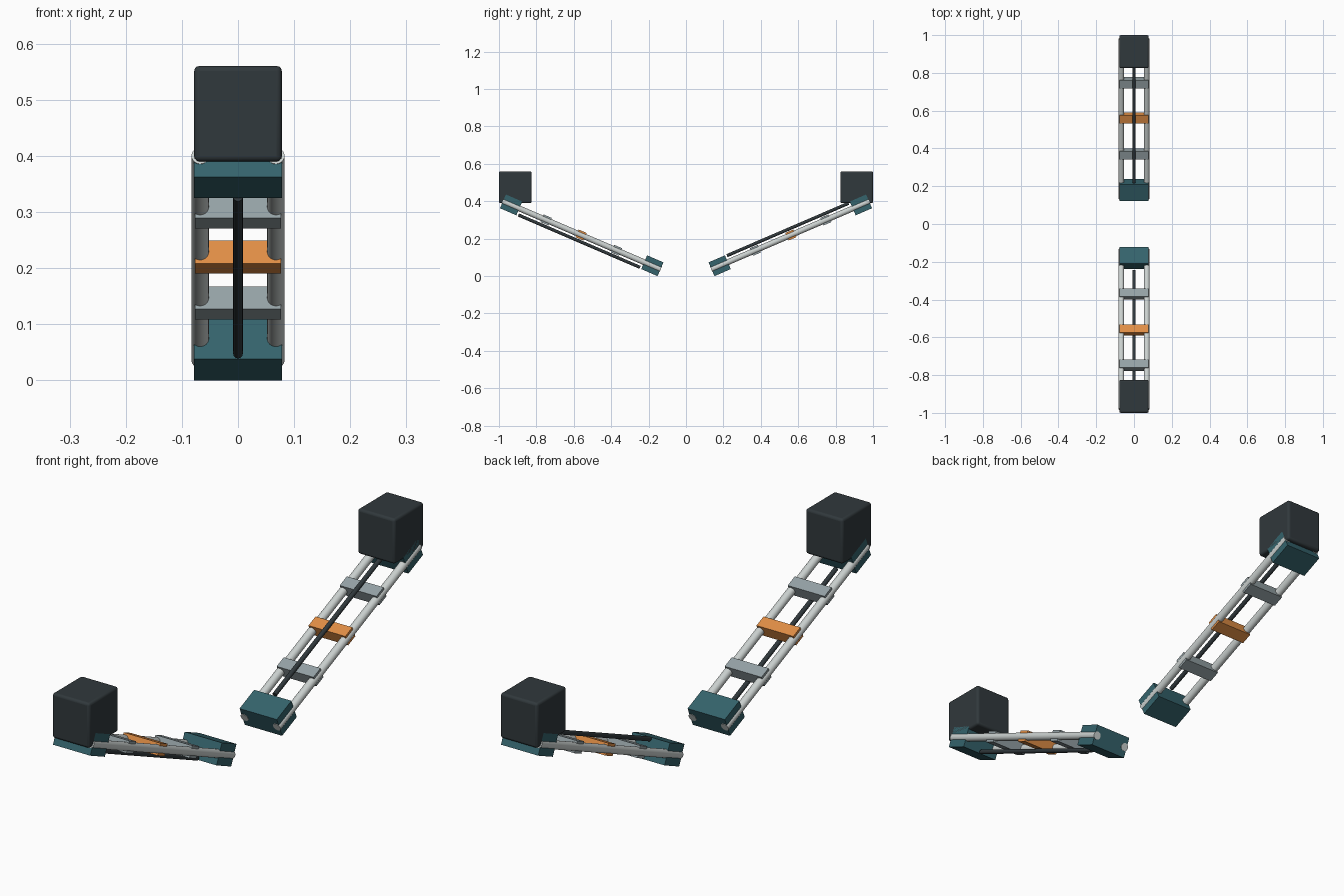
import bpy, math
from mathutils import Matrix, Vector

if "Cube" in bpy.data.objects:
    bpy.data.objects.remove(bpy.data.objects["Cube"])


def material(name, rgb):
    m = bpy.data.materials.new(name)
    m.diffuse_color = (*rgb, 1)
    m.use_nodes = True
    m.node_tree.nodes["Principled BSDF"].inputs["Base Color"].default_value = m.diffuse_color
    return m


TEAL = material("teal", (0.035, 0.125, 0.15))
ORANGE = material("orange", (0.75, 0.27, 0.06))
DARK = material("charcoal", (0.03, 0.04, 0.045))
STEEL = material("steel", (0.6, 0.64, 0.63))
GREY = material("mid_grey", (0.3, 0.36, 0.38))


def finish(name, mat, matrix):
    o = bpy.context.object
    o.name = o.data.name = name
    o.data.materials.append(mat)
    o.matrix_world = matrix
    return o


def block(name, mat, frame, pos, size, bevel=0.0):
    bpy.ops.mesh.primitive_cube_add(size=1)
    bpy.context.object.data.transform(Matrix.Diagonal((*size, 1)))
    o = finish(name, mat, frame @ Matrix.Translation(pos))
    if bevel:
        b = o.modifiers.new("bevel", "BEVEL")
        b.width, b.segments = bevel, 3
        bpy.ops.object.shade_smooth_by_angle(angle=math.radians(40))


def rod(name, mat, frame, pos, radius, length):
    # Cylinder lying along the arm (local y)
    bpy.ops.mesh.primitive_cylinder_add(vertices=32, radius=radius, depth=length)
    bpy.context.object.data.transform(Matrix.Rotation(math.pi / 2, 4, 'X'))
    finish(name, mat, frame @ Matrix.Translation(pos))
    bpy.ops.object.shade_smooth_by_angle(angle=math.radians(40))


TILT = math.radians(23.3)
REACH = 0.411   # arm centre to end block centre

for side, s, angle in (("front", -1, math.pi - TILT), ("back", 1, TILT)):
    # The front arm is the back arm turned over about x
    arm = Matrix.Translation((0, s * 0.5575, 0.218)) @ Matrix.Rotation(angle, 4, 'X')

    # End blocks
    for end, e in (("lower", -1), ("upper", 1)):
        block(f"{side}_{end}_end_block", TEAL, arm, (0, e * REACH, 0), (0.156, 0.095, 0.08))

    # Twin guide rails
    for hand, h in (("left", -1), ("right", 1)):
        rod(f"{side}_{hand}_rail", STEEL, arm, (h * 0.0675, 0, 0), 0.0155, 0.92)

    # Cross bars and the orange carriage
    for name, y, mat in (("lower_cross_bar", -0.203, GREY), ("carriage", 0.004, ORANGE),
                         ("upper_cross_bar", 0.207, GREY)):
        block(f"{side}_{name}", mat, arm, (0, y, 0), (0.154, 0.046, 0.044))

    # Drive screw running beside the rails
    rod(f"{side}_drive_screw", DARK, arm, (0, 0, 0.034), 0.0085, 0.708)

    # Motor housing, upright on the upper end
    block(f"{side}_motor_housing", DARK, Matrix.Identity(4), Vector((0, s * 0.9125, 0.475)),
          (0.156, 0.175, 0.17), 0.009)
